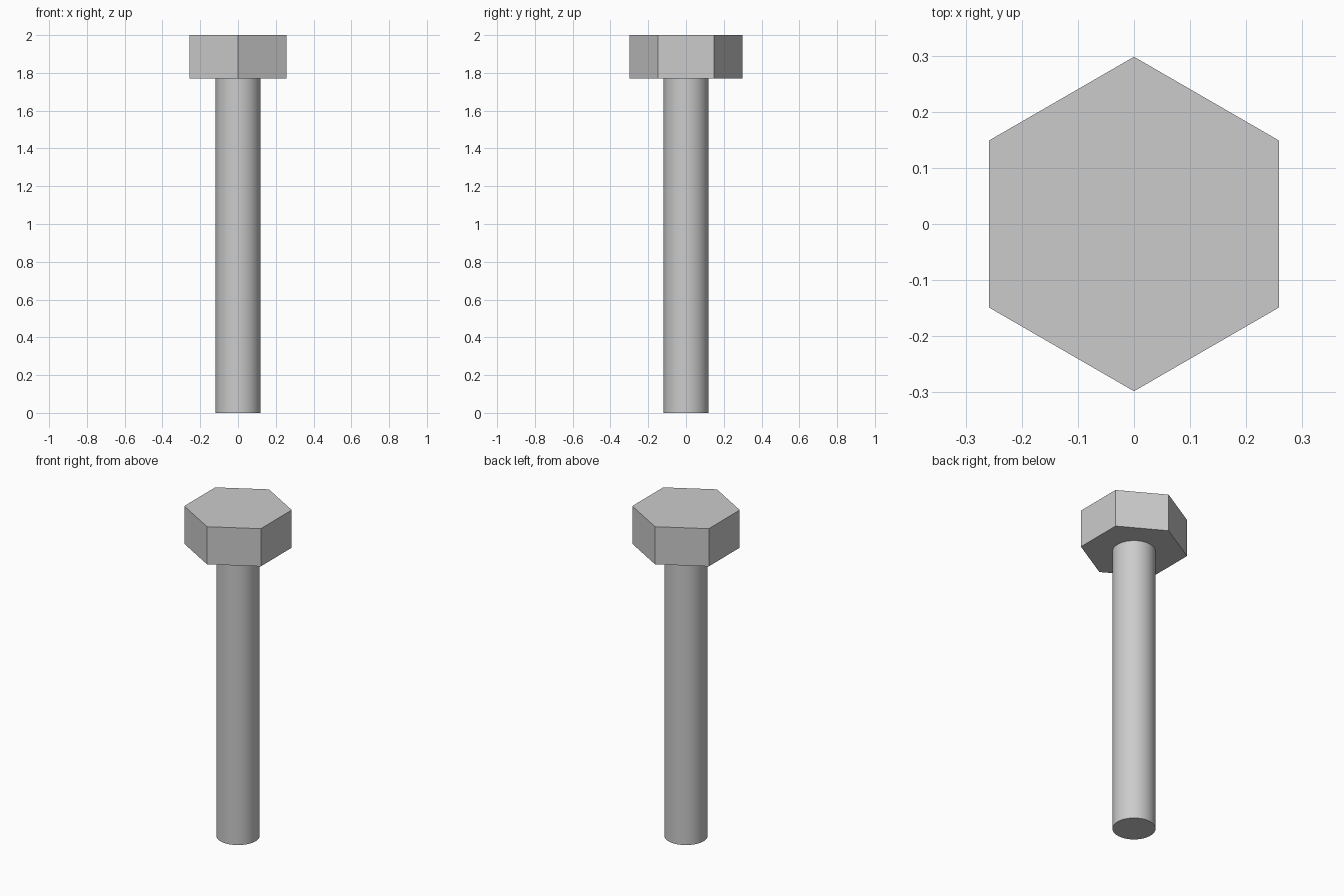
import bpy
import math

cube = bpy.data.objects.get("Cube")
if cube:
    bpy.data.objects.remove(cube, do_unlink=True)

# Plain grey metal
steel = bpy.data.materials.new("grey steel")
steel.use_nodes = True
grey = (0.6, 0.6, 0.6, 1)
steel.diffuse_color = grey
steel.node_tree.nodes["Principled BSDF"].inputs["Base Color"].default_value = grey


def prism(name, sides, radius, bottom, top):
    bpy.ops.mesh.primitive_cylinder_add(
        vertices=sides, radius=radius, depth=top - bottom,
        location=(0, 0, (bottom + top) / 2))
    part = bpy.context.object
    part.name = name
    part.data.materials.append(steel)
    return part


HEAD_BASE = 1.77

# Flat-faced hexagonal head, corners towards front and back
prism("hex_head", 6, 0.298, HEAD_BASE, 2)

# Smooth round shank
prism("shank", 64, 0.119, 0, HEAD_BASE)
bpy.ops.object.shade_smooth_by_angle(angle=math.radians(30))
